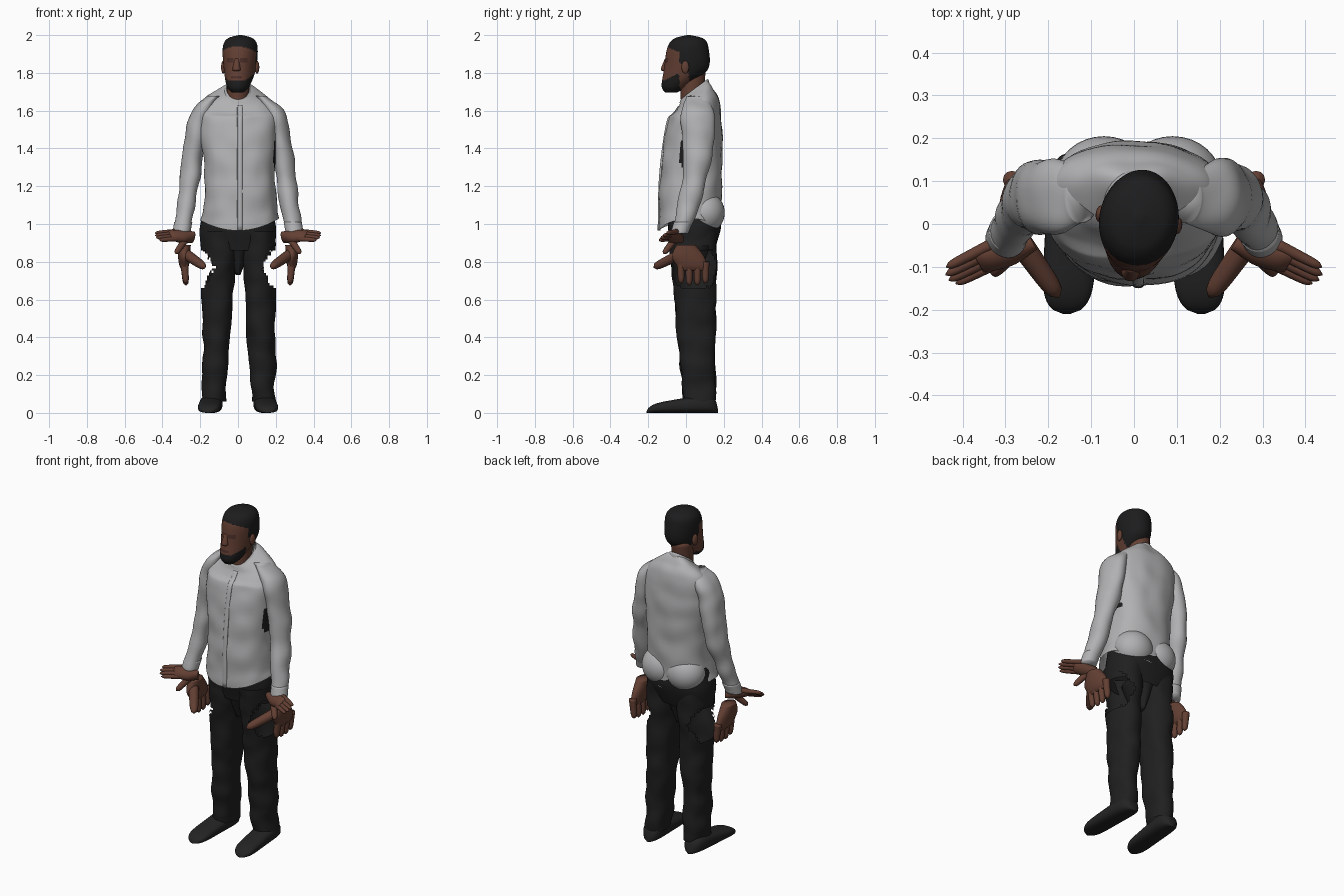
import bpy, bmesh, math, random
from mathutils import Vector, Matrix, noise

random.seed(4)
if "Cube" in bpy.data.objects:
    bpy.data.objects.remove(bpy.data.objects["Cube"])


def material(name, *colour):
    made = bpy.data.materials.new(name)
    made.use_nodes = True
    made.diffuse_color = (*colour, 1)
    shader = made.node_tree.nodes["Principled BSDF"]
    shader.inputs["Base Color"].default_value = (*colour, 1)
    shader.inputs["Roughness"].default_value = 0.9
    return made


SHIRT = material("shirt grey", 0.44, 0.44, 0.45)
SKIN = material("brown skin", 0.125, 0.05, 0.033)
SHADE = material("dark brown skin", 0.07, 0.028, 0.022)
HAIR = material("black hair", 0.012, 0.012, 0.013)
CLOTH = material("black trousers", 0.014, 0.014, 0.014)
SHOE = material("black shoe leather", 0.017, 0.017, 0.017)


def finish(name, bm, materials):
    mesh = bpy.data.meshes.new(name)
    bm.to_mesh(mesh)
    bm.free()
    for entry in materials:
        mesh.materials.append(entry)
    part = bpy.data.objects.new(name, mesh)
    bpy.context.collection.objects.link(part)
    mesh.shade_smooth()
    return part


def spline(rings, steps):
    """Smoothly fill in extra rings between the given ones."""
    filled = []
    last = len(rings) - 1
    for i in range(last):
        around = [rings[min(max(i + k, 0), last)] for k in (-1, 0, 1, 2)]
        for step in range(steps):
            t = step / steps
            filled.append([q + t / 2 * (r - p + t * (2 * p - 5 * q + 4 * r - s + t * (3 * (q - r) + s - p)))
                           for p, q, r, s in zip(*around)])
    return filled + [rings[last]]


def loft(name, rings, *materials, sides=32, steps=6, power=2, cap=True,
         wrinkle=0, edit=None, place=Matrix()):
    """Skin upright rings of (x, y, z, half width, half depth)."""
    bm = bmesh.new()
    rows = []
    for x, y, z, wide, deep in spline(rings, steps):
        row = []
        for k in range(sides):
            c, s = math.cos(math.tau * k / sides), math.sin(math.tau * k / sides)
            across = math.copysign(abs(c) ** (2 / power), c) * wide
            along = math.copysign(abs(s) ** (2 / power), s) * deep
            row.append(bm.verts.new(place @ Vector((x + across, y + along, z))))
        rows.append(row)
    for low, high in zip(rows, rows[1:]):
        for k in range(sides):
            bm.faces.new((low[k - 1], low[k], high[k], high[k - 1]))
    if cap:
        bm.faces.new(rows[0])
        bm.faces.new(rows[-1])
    bmesh.ops.recalc_face_normals(bm, faces=bm.faces)
    bm.normal_update()
    for vert in bm.verts:
        vert.co += vert.normal * noise.noise(vert.co * 10) * wrinkle
    if edit:
        edit(bm)
    return finish(name, bm, materials)


def ball(name, centre, size, colour):
    bm = bmesh.new()
    bmesh.ops.create_uvsphere(bm, u_segments=32, v_segments=20, radius=1)
    bmesh.ops.transform(bm, verts=bm.verts, matrix=Matrix.LocRotScale(centre, None, size))
    return finish(name, bm, [colour])


def turn(degrees, axis):
    return Matrix.Rotation(math.radians(degrees), 4, axis)


def finger(name, base, tip, radius, place):
    """Round-tipped digit from base to tip."""
    reach = Vector(tip) - Vector(base)
    aim = Matrix.LocRotScale(Vector(base), reach.to_track_quat("Z", "Y"), None)
    rings = []
    for k in range(13):
        t = k / 12
        size = radius * (1.1 - t / 4) * math.sqrt(1.02 - t ** 10)
        rings.append((0, 0, reach.length * t, size, size))
    loft(name, rings, SKIN, sides=12, steps=1, place=place @ aim)


def hand(name, place, spread):
    """Hand hanging from a wrist at the origin, thumb towards the front."""
    palm = [(0, 0, 0, 0.035, 0.05), (0, 0.01, -0.06, 0.033, 0.085),
            (0, 0.03, -0.11, 0.025, 0.08), (0, 0.035, -0.135, 0.012, 0.07)]
    loft(name + "_palm", [(x, y * spread, z, wide, deep * spread) for x, y, z, wide, deep in palm],
         SKIN, place=place)
    for k in range(4):
        y = spread * (0.043 * k - 0.026)
        length = 0.22 - 0.01 * abs(k - 1.5)
        finger(name + "_finger", (0, y, -0.09), (-0.01, y, -length), 0.019 * math.sqrt(spread), place)
    finger(name + "_thumb", (-0.01, -0.03 * spread, -0.05),
           (-0.11 * spread, -0.17 * spread, -0.12), 0.026 * math.sqrt(spread), place)


# Slope the neckline down towards the front
def slope_neck(bm):
    for vert in bm.verts:
        vert.co.z += 5 * max(vert.co.z - 1.57, 0) * (vert.co.y - 0.05)


# Curved hem and a dark gap under the left arm
def shape_shirt(bm):
    slope_neck(bm)
    for vert in bm.verts:
        vert.co.z += vert.co.x ** 2 * max(1.1 - vert.co.z, 0) * 10
    for face in bm.faces:
        spot = face.calc_center_median()
        if spot.x > 0.17 and abs(spot.z - 1.37) < 0.07 and abs(spot.y - 0.04) < 0.07:
            face.material_index = 1


# Ragged opening on the outer thigh
def tear(bm):
    torn = []
    for face in bm.faces:
        spot = face.calc_center_median()
        height = abs(spot.z - 0.77) / 0.11
        if height < 1 and abs(spot.x) > 0.125 + 0.06 * height + random.uniform(-0.01, 0.01):
            torn.append(face)
    bmesh.ops.delete(bm, geom=torn, context="FACES")


# Hair, beard, eyes and lips as areas of the head
def paint_head(bm):
    for face in bm.faces:
        x, y, z = face.calc_center_median()
        hairline = 1.9 - 0.4 * y if y < -0.02 else 1.85
        nape = y > 0.025 and z > 1.74
        beard = -0.06 < x and y < -0.025 and z < min(1.76 + 0.45 * max(0, y + 0.11), 1.8)
        eye = abs(z - 1.868) < 0.01 and abs(abs(x) - 0.037) < 0.017
        lips = abs(z - 1.777) < 0.008 and abs(x) < 0.03
        if z > hairline or nape or beard:
            face.material_index = 1
        if y < -0.05 and (eye or lips):
            face.material_index = 2


# Shirt
body = [(0.01, 0.02, 0.965, 0.205, 0.162), (0.01, 0.028, 1.25, 0.187, 0.163),
        (0, 0.045, 1.52, 0.21, 0.145), (0, 0.06, 1.62, 0.2, 0.118),
        (0, 0.055, 1.67, 0.15, 0.09), (0, 0.045, 1.71, 0.066, 0.072)]
loft("shirt_body", body, SHIRT, HAIR, sides=64, steps=12, power=2.3, cap=False,
     wrinkle=0.009, edit=shape_shirt)
x, y, z, wide, deep = body[-1]
loft("shirt_collar", [(x, y, z + rise, wide + flare, deep + flare)
                      for rise, flare in ((-0.02, 0.008), (0, 0.004), (0.01, -0.004))],
     SHIRT, cap=False, edit=slope_neck)
loft("shirt_placket", [(0.01, y - deep, z, 0.014, 0.008) for x, y, z, wide, deep in body[:-1]],
     SHIRT, sides=24, edit=slope_neck)

# Hips under the shirt
loft("trouser_hips", [(0, 0.04, 1.1, 0.18, 0.13), (0, 0.045, 0.98, 0.2, 0.14),
                      (0, 0.04, 0.86, 0.195, 0.105)],
     CLOTH, sides=48, power=2.4, cap=False, wrinkle=0.006)
loft("trouser_crotch", [(0, 0.04, 0.9, 0.08, 0.11), (0, 0.04, 0.73, 0.012, 0.05)], CLOTH)

# Shoe outline: rounded at heel and toe, lower towards the toe
shoe = []
for k in range(-20, 21):
    t = k / 20
    rounding = math.sqrt(1.02 - t ** 6)
    tall = (0.038 - 0.016 * t) * rounding
    shoe.append((0.147 + 0.01 * t, tall, 0.02 + 0.19 * t, 0.06 * rounding, tall))

# Paired parts
for side, label in ((1, "left"), (-1, "right")):
    mirror = Matrix.Diagonal((side, 1, 1, 1))
    shift = Matrix.Translation((0.004, 0, 0))
    ball(label + "_shirt_seat", (side * 0.08 + 0.01, 0.1, 1.06), (0.115, 0.105, 0.11), SHIRT)
    loft(label + "_trouser_leg", [(0.1, 0.035, 0.96, 0.095, 0.128), (0.13, 0.07, 0.06, 0.06, 0.083)],
         CLOTH, sides=48, steps=80, power=2.2, cap=False, wrinkle=0.012, edit=tear, place=shift @ mirror)
    loft(label + "_shoe", shoe, SHOE, steps=1, power=2.7, place=mirror @ turn(90, "X"))
    loft(label + "_sleeve", [(0.12, 0.06, 1.68, 0.04, 0.06), (0.2, 0.062, 1.57, 0.06, 0.088),
                             (0.247, 0.055, 1.28, 0.054, 0.07), (0.295, -0.03, 0.955, 0.044, 0.045)],
         SHIRT, steps=14, wrinkle=0.011, place=mirror)
    loft(label + "_cuff", [(0.29, -0.015, 1.01, 0.048, 0.05), (0.3, -0.035, 0.95, 0.047, 0.047)],
         SHIRT, place=mirror)
    hand(label + "_lower_hand", mirror @ Matrix.Translation((0.285, 0, 0.89)), 1)
    outward = turn(-30, "Z") @ turn(40, "X") @ turn(-90, "Y")
    hand(label + "_outer_hand", mirror @ Matrix.Translation((0.24, -0.035, 0.93)) @ outward, 0.45)

# Head and neck
loft("neck", [(0, 0.03, 1.6, 0.055, 0.055), (0, 0.035, 1.82, 0.06, 0.07)], SKIN)
head = [
    loft("head", [(0, -0.08, 1.695, 0.03, 0.03), (0, -0.06, 1.73, 0.06, 0.07),
                  (0, 0, 1.82, 0.084, 0.117), (0, 0.01, 1.93, 0.092, 0.11),
                  (0, 0.015, 1.98, 0.07, 0.08), (0, 0.015, 2, 0.01, 0.01)],
         SKIN, HAIR, SHADE, sides=96, steps=16, edit=paint_head),
    loft("nose", [(0, -0.105, 1.875, 0.01, 0.008), (0, -0.115, 1.82, 0.021, 0.02),
                  (0, -0.108, 1.81, 0.014, 0.012)], SKIN)]
for side, label in ((1, "left"), (-1, "right")):
    head.append(ball(label + "_ear", (side * 0.09, 0.01, 1.83), (0.012, 0.02, 0.034), SKIN))
for part in head:
    part.data.transform(Matrix.Translation((0.01, 0, 0)) @ turn(-9, "Z"))
